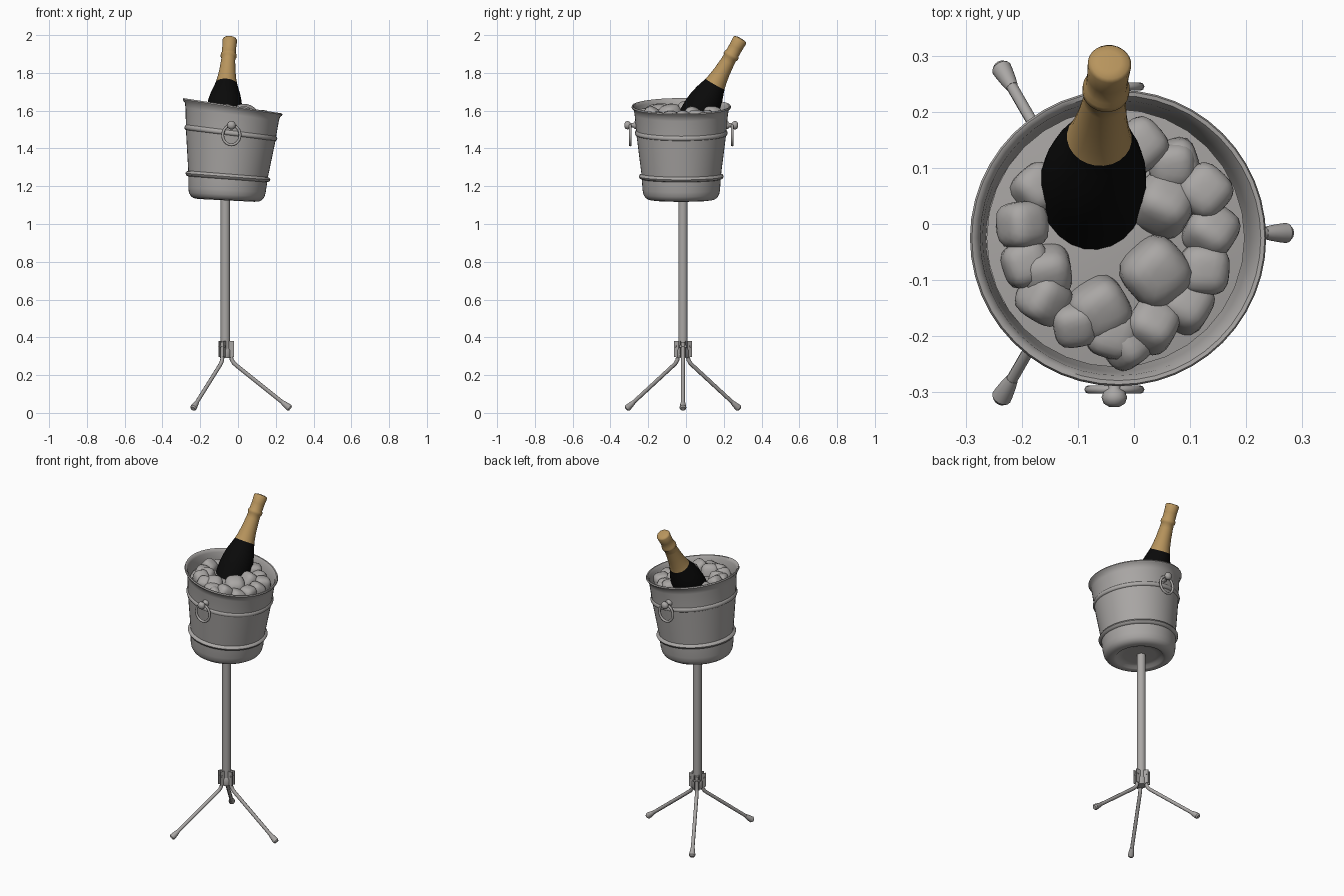
import bpy, bmesh, math, random
from mathutils import Vector, Matrix

cube = bpy.data.objects.get("Cube")
if cube:
    bpy.data.objects.remove(cube, do_unlink=True)
random.seed(4)


def material(name, r, g, b):
    m = bpy.data.materials.new(name)
    m.use_nodes = True
    m.diffuse_color = (r, g, b, 1)
    m.node_tree.nodes["Principled BSDF"].inputs["Base Color"].default_value = (r, g, b, 1)
    return m


SILVER = material("silver grey", 0.40, 0.385, 0.375)
GOLD = material("gold foil", 0.48, 0.30, 0.11)
BLACK = material("black glass", 0.003, 0.003, 0.003)


def finish(name, bm, mats, angle=40):
    bmesh.ops.recalc_face_normals(bm, faces=bm.faces)
    me = bpy.data.meshes.new(name)
    bm.to_mesh(me)
    bm.free()
    for m in mats:
        me.materials.append(m)
    ob = bpy.data.objects.new(name, me)
    bpy.context.collection.objects.link(ob)
    bpy.ops.object.select_all(action='DESELECT')
    ob.select_set(True)
    bpy.context.view_layer.objects.active = ob
    bpy.ops.object.shade_smooth_by_angle(angle=math.radians(angle))
    return ob


def lathe(name, profile, place, mats=(SILVER,), segs=40, angle=40, rule=None):
    """Turn (radius, height) pairs; place maps local x, y, h to the model."""
    bm = bmesh.new()
    rings = []
    for r, h in profile:
        rings.append([bm.verts.new(place(r * math.cos(math.tau * i / segs),
                                         r * math.sin(math.tau * i / segs), h))
                      for i in range(segs)])
    for k in range(len(rings) - 1):
        a, b = rings[k], rings[k + 1]
        for i in range(segs):
            j = (i + 1) % segs
            f = bm.faces.new((a[i], a[j], b[j], b[i]))
            if rule:
                f.material_index = rule(k)
    bm.faces.new(rings[0][::-1])
    last = bm.faces.new(rings[-1])
    if rule:
        last.material_index = rule(len(rings) - 2)
    return finish(name, bm, mats, angle)


def along(start, direction):
    m = Matrix.Translation(start) @ Vector(direction).to_track_quat('Z', 'Y').to_matrix().to_4x4()
    return lambda x, y, h: m @ Vector((x, y, h))


def tube(name, points, radius):
    cu = bpy.data.curves.new(name, 'CURVE')
    cu.dimensions = '3D'
    cu.bevel_depth = radius
    cu.bevel_resolution = 2
    cu.use_fill_caps = True
    sp = cu.splines.new('POLY')
    sp.points.add(len(points) - 1)
    for p, co in zip(sp.points, points):
        p.co = (*co, 1)
    sp.use_smooth = True
    cu.materials.append(SILVER)
    ob = bpy.data.objects.new(name, cu)
    bpy.context.collection.objects.link(ob)
    return ob


# Stand: pole, three bent legs with feet, clamps and screws
HUB = Vector((-0.067, -0.016, 0))
lathe("pole", [(0.025, 0.3), (0.025, 1.14)], lambda x, y, h: HUB + Vector((x, y, h)), segs=20)
lathe("pole_collar", [(0.028, 0.29), (0.03, 0.3), (0.03, 0.33), (0.025, 0.34)],
      lambda x, y, h: HUB + Vector((x, y, h)), segs=20)
for n in range(3):
    ang = n * math.tau / 3
    out = Vector((math.cos(ang), math.sin(ang), 0))
    side = Vector((-out.y, out.x, 0))

    def at(r, z, s=0.0):
        return HUB + out * r + side * s + Vector((0, 0, z))

    path = [at(0.03, 0.375), at(0.03, 0.30), at(0.034, 0.28), at(0.046, 0.262), at(0.065, 0.246), at(0.33, 0.034)]
    tube(f"leg_{n + 1}", path, 0.0105)
    lathe(f"foot_{n + 1}", [(0.011, -0.015), (0.014, 0), (0.017, 0.022), (0.018, 0.034), (0.012, 0.042)],
          along(at(0.312, 0.048), path[-1] - path[-2]), segs=12)
    for s in (-1, 1):
        bm = bmesh.new()
        bmesh.ops.create_cube(bm, size=1)
        bmesh.ops.scale(bm, verts=bm.verts, vec=(0.026, 0.005, 0.085))
        bmesh.ops.rotate(bm, verts=bm.verts, matrix=Matrix.Rotation(ang, 3, 'Z'))
        bmesh.ops.translate(bm, verts=bm.verts, vec=at(0.033, 0.338, s * 0.0125))
        finish(f"clamp_{n + 1}_{'left' if s > 0 else 'right'}", bm, [SILVER])
    lathe(f"clamp_screw_{n + 1}", [(0.005, -0.02), (0.005, 0.02)], along(at(0.036, 0.352), side), segs=8)


# Bucket: every level leans a little more than the one below
def lean(x, y, h):
    t = h / 0.5
    return Vector((-0.062 + 0.034 * t + x, -0.025 + y, 1.125 + h - (0.05 + 0.105 * t) * x))


bucket = [(0.09, 0.018), (0.125, 0.016), (0.135, 0.004), (0.15, 0), (0.175, 0.004), (0.19, 0.014),
          (0.2, 0.03), (0.205, 0.055), (0.209, 0.112), (0.22, 0.116), (0.225, 0.126), (0.22, 0.136),
          (0.211, 0.14), (0.237, 0.344), (0.243, 0.347), (0.246, 0.356), (0.243, 0.366), (0.239, 0.37),
          (0.247, 0.455), (0.252, 0.48), (0.26, 0.487), (0.264, 0.494), (0.261, 0.501), (0.254, 0.5),
          (0.245, 0.485), (0.238, 0.44), (0.225, 0.34)]
lathe("bucket", bucket, lean, segs=48, angle=50)

# Ice: a low bed and rounded lumps
lathe("ice_bed", [(0.225, 0.40), (0.23, 0.43), (0.12, 0.445), (0.03, 0.45)], lean, segs=32, angle=80)


def ice(name, x, y, h, size, tall):
    bm = bmesh.new()
    bmesh.ops.create_icosphere(bm, subdivisions=3, radius=1)
    turn = Matrix.Rotation(random.uniform(0, 3), 3, 'Z') @ Matrix.Rotation(random.uniform(0, 0.7), 3, 'X')
    centre = lean(x, y, h)
    for v in bm.verts:
        # swell the sphere towards a rounded cube
        p = v.co / sum(abs(c) ** 3.2 for c in v.co) ** (1 / 3.2)
        p = turn @ p
        v.co = centre + Vector((p.x * size, p.y * size, p.z * size * tall))
    finish(name, bm, [SILVER], 60)


count = 0
for k in range(15):
    a = math.radians(100 - k * 24)
    if 100 < math.degrees(a) % 360 < 135:
        continue
    count += 1
    r = random.uniform(0.165, 0.178)
    ice(f"ice_lump_{count}", r * math.cos(a), r * math.sin(a),
        0.445 + random.uniform(-0.01, 0.015), random.uniform(0.039, 0.047), 1.0)
inner = [(0.07, -0.06, 0.058, 1.25), (-0.03, -0.125, 0.052, 1.1), (-0.125, -0.06, 0.045, 1.0),
         (0.085, 0.06, 0.052, 1.1), (0.02, -0.19, 0.04, 1.0), (0.1, 0.13, 0.042, 1.1)]
for x, y, size, tall in inner:
    count += 1
    ice(f"ice_lump_{count}", x, y, 0.445, size, tall)

# Handles: knob, boss and hanging ring on the front and back
for label, s in (("front", -1), ("back", 1)):
    base = Vector((-0.035, -0.025 + s * 0.24, 1.523))
    lathe(f"{label}_handle_knob",
          [(0.02, -0.005), (0.02, 0.008), (0.011, 0.014), (0.011, 0.028), (0.019, 0.034),
           (0.023, 0.044), (0.019, 0.055), (0.009, 0.061)], along(base, (0, s, 0)), segs=16, angle=60)
    loop = []
    for i in range(25):
        a = math.tau * i / 24
        loop.append(base + Vector((0.046 * math.sin(a), s * 0.03, -0.052 + 0.052 * math.cos(a))))
    tube(f"{label}_handle_ring", loop, 0.0075)

# Bottle: leaning back, gold foil over black glass, heights measured up from the base
top = Vector((-0.043, 0.289, 1.98))
axis = Vector((0.068, 0.49, 0.867)).normalized()
drops = [(0.07, 0.76), (0.094, 0.745), (0.095, 0.46), (0.094, 0.42), (0.089, 0.38), (0.078, 0.335),
         (0.066, 0.30), (0.058, 0.275), (0.051, 0.245), (0.044, 0.20), (0.038, 0.14), (0.037, 0.115),
         (0.042, 0.108), (0.042, 0.094), (0.037, 0.086), (0.037, 0.05), (0.039, 0.008), (0.034, 0.001), (0.02, -0.002)]
foil = next(i for i, (r, d) in enumerate(drops) if d <= 0.275)
lathe("bottle", [(r, -d) for r, d in drops], along(top, axis), (BLACK, GOLD), 24, 50,
      rule=lambda k: 1 if k >= foil else 0)
